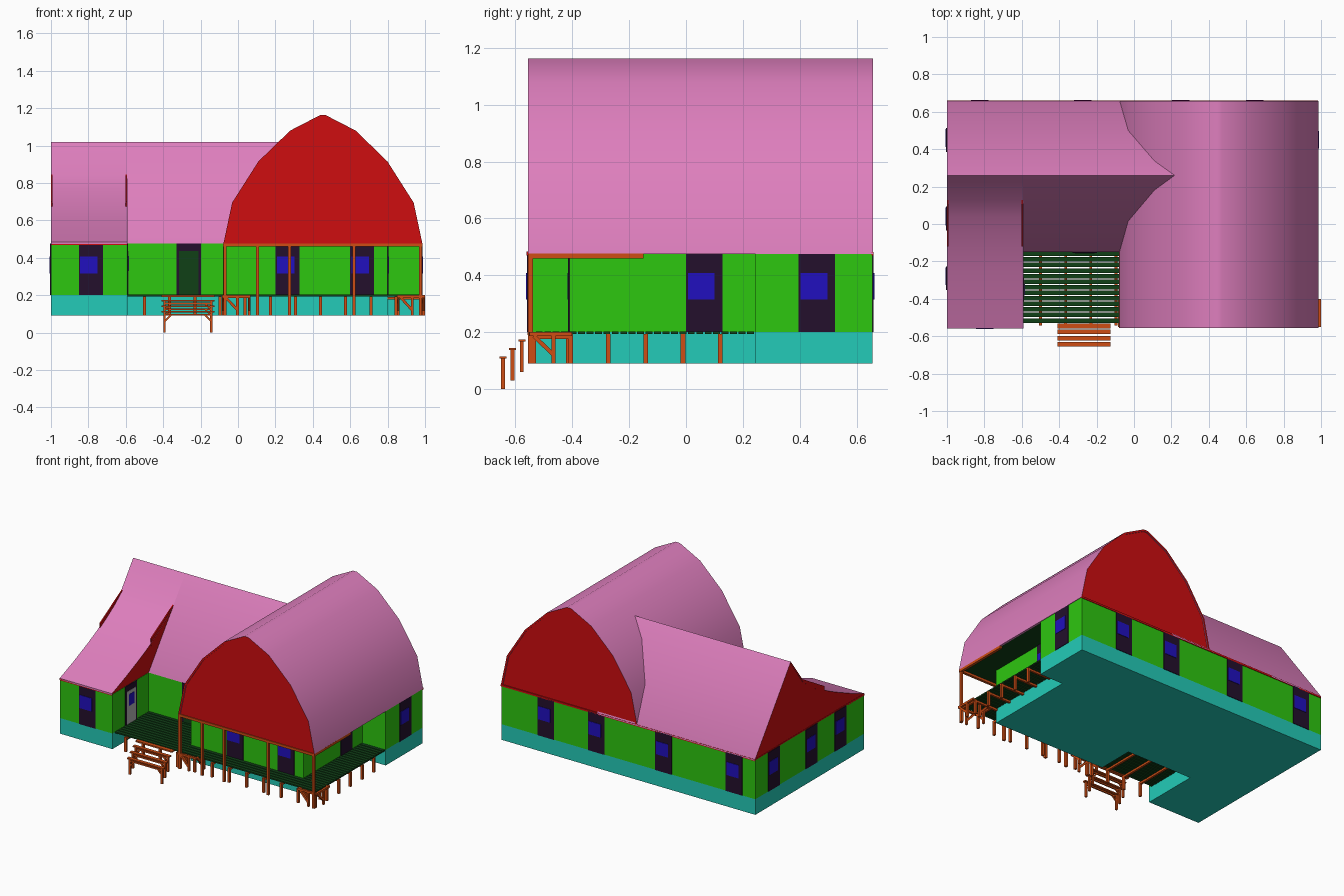
import bpy, bmesh, math
from mathutils import Vector

if "Cube" in bpy.data.objects:
    bpy.data.objects.remove(bpy.data.objects["Cube"])


def material(name, rgb):
    m = bpy.data.materials.new(name)
    m.use_nodes = True
    m.diffuse_color = (*rgb, 1)
    m.node_tree.nodes["Principled BSDF"].inputs["Base Color"].default_value = (*rgb, 1)
    return m


PINK = material("roof pink", (0.73, 0.21, 0.51))
RED = material("gable red", (0.62, 0.004, 0.005))
GREEN = material("wall green", (0.027, 0.57, 0.005))
TEAL = material("base teal", (0.017, 0.60, 0.48))
ORANGE = material("timber orange", (0.62, 0.075, 0.007))
PURPLE = material("frame purple", (0.017, 0.005, 0.025))
BLUE = material("glass blue", (0.015, 0.005, 0.52))
DARK = material("deck dark green", (0.005, 0.05, 0.008))
GREY = material("door grey", (0.45, 0.45, 0.45))


def finish(name, bm, mats):
    bmesh.ops.recalc_face_normals(bm, faces=bm.faces)
    me = bpy.data.meshes.new(name)
    bm.to_mesh(me)
    bm.free()
    for m in mats:
        me.materials.append(m)
    ob = bpy.data.objects.new(name, me)
    bpy.context.collection.objects.link(ob)
    return ob


def prism(name, pts, axis, a, b, mats, rule=None, smooth=False):
    """Extrude a 2D outline from a to b along an axis; rule(normal) picks a material."""
    place = {"x": lambda p, t: (t, p[0], p[1]),
             "y": lambda p, t: (p[0], t, p[1]),
             "z": lambda p, t: (p[0], p[1], t)}[axis]
    bm = bmesh.new()
    lo = [bm.verts.new(place(p, a)) for p in pts]
    hi = [bm.verts.new(place(p, b)) for p in pts]
    bm.faces.new(lo)
    bm.faces.new(hi)
    for i in range(len(pts)):
        j = (i + 1) % len(pts)
        bm.faces.new((lo[i], lo[j], hi[j], hi[i]))
    bmesh.ops.recalc_face_normals(bm, faces=bm.faces)
    if rule:
        for f in bm.faces:
            f.material_index = rule(f.normal)
    ob = finish(name, bm, mats)
    if smooth:
        bpy.ops.object.select_all(action="DESELECT")
        ob.select_set(True)
        bpy.context.view_layer.objects.active = ob
        bpy.ops.object.shade_smooth_by_angle(angle=math.radians(40))
    return ob


def box(name, x, y, z, mat):
    return prism(name, [(x[0], y[0]), (x[1], y[0]), (x[1], y[1]), (x[0], y[1])],
                 "z", z[0], z[1], [mat])


def beam(name, p, q, w=0.014):
    """Square timber between two points."""
    p, q = Vector(p), Vector(q)
    bm = bmesh.new()
    bmesh.ops.create_cube(bm, size=1)
    bmesh.ops.scale(bm, vec=(w, w, (q - p).length), verts=bm.verts)
    ob = finish(name, bm, [ORANGE])
    ob.rotation_mode = "QUATERNION"
    ob.rotation_quaternion = (q - p).to_track_quat("Z", "Y")
    ob.location = (p + q) / 2
    return ob


def roof(name, outer, inner, axis, a, b):
    """Roof shell, pink on its slopes and red on its cut ends."""
    i = "xyz".index(axis)
    prism(name, outer + inner[::-1], axis, a, b, [PINK, RED],
          lambda n: 1 if abs(n[i]) > 0.9 else 0, True)


def plate(name, axis, wall, side, span, z, mat, t):
    """Thin plate on a wall that faces along x or y."""
    depth = sorted((wall - side * 0.003, wall + side * t))
    if axis == "x":
        return box(name, depth, span, z, mat)
    return box(name, span, depth, z, mat)


# base and walls share one stepped outline
BASE, FLOOR, EAVE = 0.09, 0.2, 0.475
outline = [(-1, -0.555), (-0.592, -0.555), (-0.592, -0.15), (-0.08, -0.15),
           (-0.08, -0.41), (0.8, -0.41), (0.8, 0.245), (0.982, 0.245),
           (0.982, 0.655), (-1, 0.655)]
prism("foundation", outline, "z", BASE, FLOOR, [TEAL])
prism("walls", outline, "z", FLOOR, EAVE, [GREEN])

# large curved barn roof
half = [(0.532, EAVE), (0.485, 0.695), (0.345, 0.915), (0.175, 1.08), (0.016, 1.162)]
cx = 0.454
barn = [(cx - x, z) for x, z in half] + [(cx + x, z) for x, z in half[::-1]]
barn_in = [(cx + (x - cx) * 0.975, EAVE + (z - EAVE) * 0.98) for x, z in barn]
roof("barn_roof", barn, barn_in, "y", -0.556, 0.657)
prism("barn_gable", barn_in, "y", -0.55, 0.652, [RED, DARK],
      lambda n: 1 if n.z < -0.9 else 0)

# side roof, with a long sweeping slope over the left wing
def lower(pts, d=0.014):
    return [(y, max(z - d, EAVE - 0.002)) for y, z in pts]

ridge, back = (0.26, 1.02), (0.659, 0.48)
middle = [back, ridge, (-0.15, EAVE)]
sweep = [back, ridge, (0.125, 0.84), (0.04, 0.773), (-0.05, 0.715),
         (-0.15, 0.658), (-0.25, 0.61), (-0.4, 0.545), (-0.56, 0.483)]
roof("middle_roof", middle, lower(middle), "x", -0.593, 0.235)
roof("wing_roof", sweep, lower(sweep), "x", -1, -0.592)
prism("middle_gable", lower(middle, 0.01), "x", -0.6, 0.2, [RED])
prism("wing_gable", lower(sweep, 0.01), "x", -0.998, -0.594, [RED])
verge = [(0.128, 0.846), (-0.12, 0.702), (-0.12, 0.65), (0.128, 0.75)]
for x in (-0.995, -0.597):
    prism("wing_verge_board", verge, "x", x - 0.004, x + 0.004, [RED])

# thin red eave trim
TRIM = (0.469, 0.482)
plate("front_wing_trim", "y", -0.555, -1, (-1, -0.592), TRIM, RED, 0.005)
plate("back_trim", "y", 0.655, 1, (-1, 0.985), TRIM, RED, 0.004)
plate("left_trim", "x", -0.997, -1, (-0.555, 0.655), TRIM, RED, 0.003)

# windows in tall dark panels
def window(axis, wall, side, c, shift=-0.01):
    plate("window_panel", axis, wall, side, (c - 0.064, c + 0.064), (FLOOR, EAVE), PURPLE, 0.004)
    c += shift
    plate("window_glass", axis, wall, side, (c - 0.047, c + 0.047), (0.315, 0.408), BLUE, 0.007)

for wall, c in ((-0.555, -0.787), (-0.41, 0.265), (-0.41, 0.663)):
    window("y", wall, -1, c)
for c in (0.635, 0.24, -0.285, -0.835):
    window("y", 0.655, 1, c, 0.01)
for c in (0.45, 0.03, -0.29):
    window("x", -1, -1, c, 0.01)
window("x", 0.8, 1, 0.064)
window("x", 0.982, 1, 0.46)

# porch doors
plate("back_door_frame", "y", -0.15, -1, (-0.33, -0.198), (FLOOR, EAVE), PURPLE, 0.004)
plate("back_door", "y", -0.15, -1, (-0.315, -0.21), (FLOOR, 0.435), DARK, 0.007)
plate("wing_door_frame", "x", -0.592, 1, (-0.415, -0.285), (FLOOR, EAVE), PURPLE, 0.004)
plate("wing_door", "x", -0.592, 1, (-0.4, -0.3), (FLOOR, 0.435), GREY, 0.006)
plate("wing_door_glass", "x", -0.592, 1, (-0.38, -0.32), (0.33, 0.41), BLUE, 0.008)

# slatted deck around the front and right
pitch = 0.0297
for i in range(26):
    y = -0.528 + i * pitch
    z = (0.193, 0.203)
    if y < -0.42:
        box("deck_slat", (-0.59, 0.98), (y, y + 0.024), z, DARK)
    else:
        if y < -0.16:
            box("deck_slat", (-0.59, -0.08), (y, y + 0.024), z, DARK)
        box("deck_slat", (0.8, 0.98), (y, y + 0.024), z, DARK)

# joists and short posts under the deck
for i in range(12):
    x = -0.5 + i * 0.1345
    beam("deck_post", (x, -0.535, BASE), (x, -0.535, 0.193), 0.016)
    beam("deck_joist", (x, -0.54, 0.183), (x, -0.15 if x < -0.09 else -0.41, 0.183))
for i in range(5):
    y = -0.405 + i * 0.1315
    beam("side_post", (0.977, y, BASE), (0.977, y, 0.193), 0.016)
    beam("side_joist", (0.8, y, 0.183), (0.982, y, 0.183))

# porch posts and roof beams
for x in (-0.07, 0.105, 0.275, 0.62, 0.975):
    beam("porch_post", (x, -0.547, BASE), (x, -0.547, EAVE), 0.017)
beam("front_porch_beam", (-0.08, -0.547, 0.468), (0.985, -0.547, 0.468), 0.018)
for x in (-0.07, 0.977):
    beam("side_porch_beam", (x, -0.555, 0.468), (x, -0.15, 0.468), 0.018)

# braced corner frames
for x0, x1 in ((-0.085, 0.06), (0.85, 0.993)):
    for y in (-0.545, -0.415):
        beam("corner_rail", (x0, y, 0.193), (x1, y, 0.193))
        beam("corner_brace", (x0 + 0.02, y, 0.187), ((x0 + x1) / 2 + 0.01, y, 0.12))
        beam("corner_leg", ((x0 + x1) / 2 + 0.01, y, BASE), ((x0 + x1) / 2 + 0.01, y, 0.19))
    for x in (x0 + 0.007, x1):
        beam("corner_side_rail", (x, -0.55, 0.193), (x, -0.4, 0.193))
        beam("corner_side_brace", (x, -0.535, 0.187), (x, -0.465, 0.12))
        beam("corner_side_leg", (x, -0.465, BASE), (x, -0.465, 0.19))

# front steps
for i in range(3):
    y, top = -0.643 + i * 0.033, 0.115 + i * 0.03
    box("step_tread", (-0.41, -0.125), (y - 0.012, y + 0.012), (top - 0.008, top), ORANGE)
    beam("step_crossbar", (-0.395, y, top - 0.02), (-0.14, y, top - 0.02), 0.01)
    for x, s in ((-0.393, 1), (-0.142, -1)):
        beam("step_leg", (x, y, top - 0.115), (x, y, top - 0.005), 0.013)
        beam("step_brace", (x, y, top - 0.055), (x + s * 0.035, y, top - 0.02), 0.009)
box("step_landing", (-0.41, -0.125), (-0.558, -0.532), (0.19, 0.2), ORANGE)
